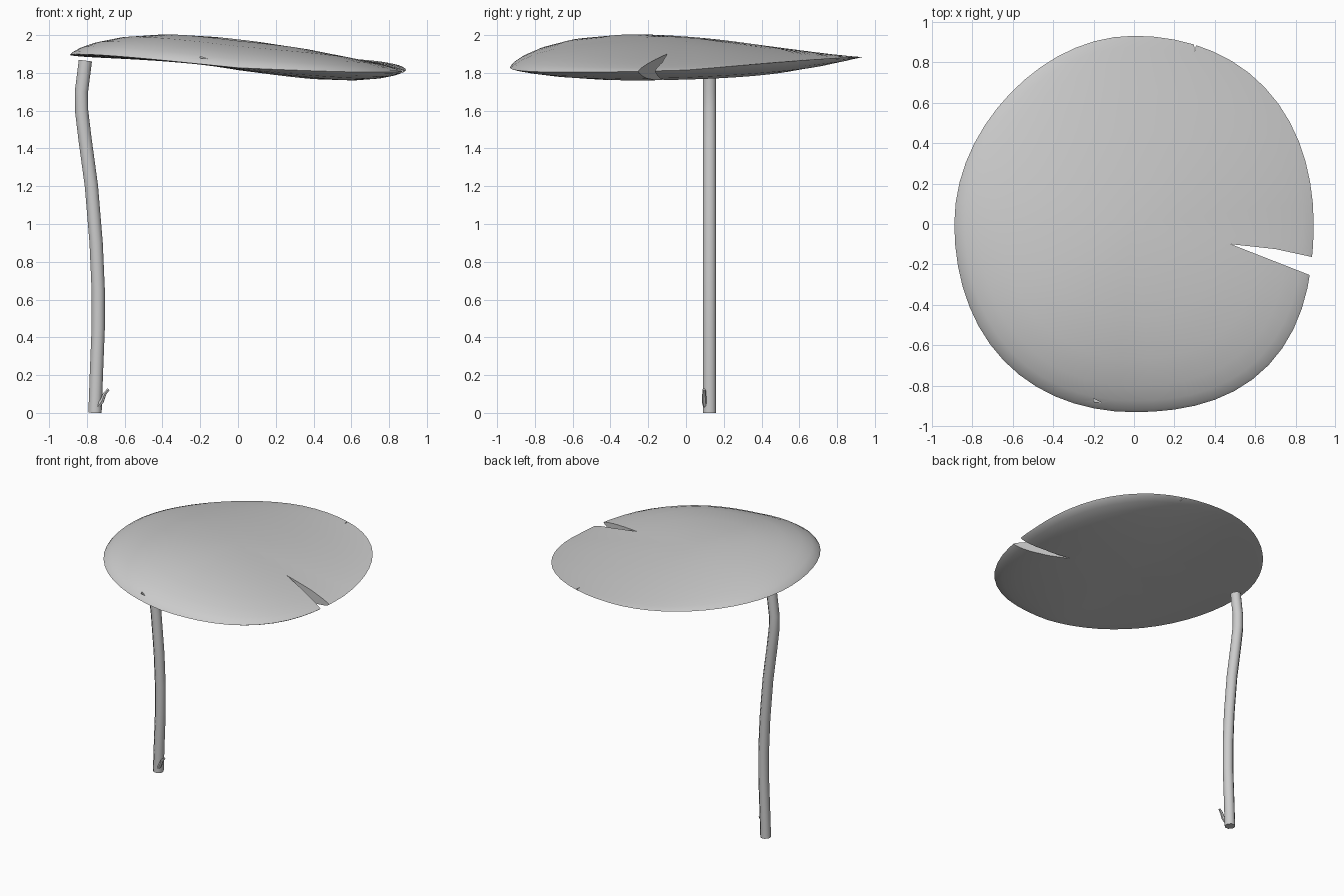
import bpy, bmesh, math
from mathutils import Vector

cube = bpy.data.objects.get("Cube")
if cube:
    bpy.data.objects.remove(cube, do_unlink=True)

grey = bpy.data.materials.new("plain_grey")
grey.use_nodes = True
grey.diffuse_color = (0.6, 0.6, 0.6, 1)
grey.node_tree.nodes["Principled BSDF"].inputs["Base Color"].default_value = (0.6, 0.6, 0.6, 1)


def make_object(name, bm):
    bmesh.ops.recalc_face_normals(bm, faces=bm.faces[:])
    mesh = bpy.data.meshes.new(name)
    bm.to_mesh(mesh)
    bm.free()
    mesh.materials.append(grey)
    obj = bpy.data.objects.new(name, mesh)
    bpy.context.collection.objects.link(obj)
    return obj


def bridge(bm, a, b):
    n = len(a)
    for i in range(n):
        bm.faces.new((a[i], a[(i + 1) % n], b[(i + 1) % n], b[i]))


def fan(bm, ring, tip):
    for i in range(len(ring)):
        bm.faces.new((ring[i], ring[(i + 1) % len(ring)], tip))


def tube(name, path, sides=8):
    """Tube through (point, radius) pairs, with closed ends."""
    bm = bmesh.new()
    pts = [Vector(p) for p, r in path]
    rings = []
    for i, (p, r) in enumerate(path):
        along = (pts[min(i + 1, len(pts) - 1)] - pts[max(i - 1, 0)]).normalized()
        u = along.cross(Vector((0, 1, 0))).normalized()
        v = along.cross(u)
        angles = [2 * math.pi * (k + 0.5) / sides for k in range(sides)]
        rings.append([bm.verts.new(pts[i] + r * (u * math.cos(t) + v * math.sin(t)))
                      for t in angles])
    for a, b in zip(rings, rings[1:]):
        bridge(bm, a, b)
    bm.faces.new(rings[0])
    bm.faces.new(rings[-1])
    return make_object(name, bm)


# Pad: a tilted, lopsided lens whose rim is twisted except beside the notch
def pad_height(x, y, rr, top):
    base = 1.855 - 0.045 * x + 0.03 * y
    if x < 0 or y > 0:
        base += 0.057 * x * y
    swell = max(0, 1 - rr * rr) ** 0.7
    if top:
        return base + swell * (0.113 - 0.068 * x - 0.095 * y)
    return base - swell * max(0.012, 0.032 + 0.11 * x + 0.1 * max(x, 0) * max(y, 0))


# How far the outline bulges past an ellipse in each quadrant
BULGE = (0.028, -0.022, 0.026, 0.06)


def pad():
    bm = bmesh.new()
    sides = 56

    def ring(rr, top):
        out = []
        for k in range(sides):
            t = 2 * math.pi * k / sides
            grow = rr * (1 + BULGE[4 * k // sides] * math.sin(2 * t) ** 2)
            x, y = 0.89 * grow * math.cos(t), 0.932 * grow * math.sin(t)
            out.append(bm.verts.new((x, y, pad_height(x, y, rr, top))))
        return out

    rim = ring(1, True)
    for top in (True, False):
        previous = rim
        for rr in (0.985, 0.94, 0.86, 0.72, 0.5, 0.25):
            inner = ring(rr, top)
            bridge(bm, previous, inner)
            previous = inner
        fan(bm, previous, bm.verts.new((0, 0, pad_height(0, 0, 0, top))))
    return make_object("pad", bm)


def cut(target, corners, floor=1.5):
    """Cut a vertical prism with the given outline out of the target."""
    bm = bmesh.new()
    low, high = ([bm.verts.new((x, y, z)) for x, y in corners] for z in (floor, 2.3))
    bridge(bm, low, high)
    bm.faces.new(low)
    bm.faces.new(high)
    cutter = make_object("notch_cutter", bm)
    cutter.hide_render = True
    mod = target.modifiers.new("notch", 'BOOLEAN')
    mod.operation = 'DIFFERENCE'
    mod.solver = 'EXACT'
    mod.object = cutter
    bpy.context.view_layer.update()
    result = target.evaluated_get(bpy.context.evaluated_depsgraph_get())
    mesh = bpy.data.meshes.new_from_object(result)
    target.modifiers.clear()
    target.data = mesh
    bpy.data.objects.remove(cutter, do_unlink=True)


leaf = pad()
# Main notch, then a nick in the back rim and a shallow dent near the front
cut(leaf, [(0.48, -0.10), (0.94, -0.28), (0.94, -0.176), (0.70, -0.124)])
cut(leaf, [(0.302, 0.848), (0.315, 0.95), (0.29, 0.95)])
cut(leaf, [(-0.16, -0.885), (-0.20, -0.865), (-0.20, -0.88)], 1.868)

# Stem: gently bent, leaning outward under the rim
stem_line = [(-0.757, 0), (-0.75, 0.2), (-0.74, 0.45), (-0.74, 0.65), (-0.751, 0.9),
             (-0.776, 1.2), (-0.81, 1.45), (-0.828, 1.6), (-0.829, 1.7), (-0.808, 1.865)]
stem = tube("stem", [((x, 0.125, z), 0.038) for x, z in stem_line])

# Twig near the foot of the stem
twig = tube("twig", [((-0.755, 0.105, 0.02), 0.012), ((-0.722, 0.097, 0.06), 0.013),
                     ((-0.706, 0.096, 0.10), 0.01), ((-0.686, 0.096, 0.125), 0.008)], 6)

# Soft shading on the round parts, with crisp cut edges
for obj, angle in ((stem, 50), (twig, 50), (leaf, 25)):
    bpy.ops.object.select_all(action='DESELECT')
    obj.select_set(True)
    bpy.context.view_layer.objects.active = obj
    bpy.ops.object.shade_smooth_by_angle(angle=math.radians(angle))
